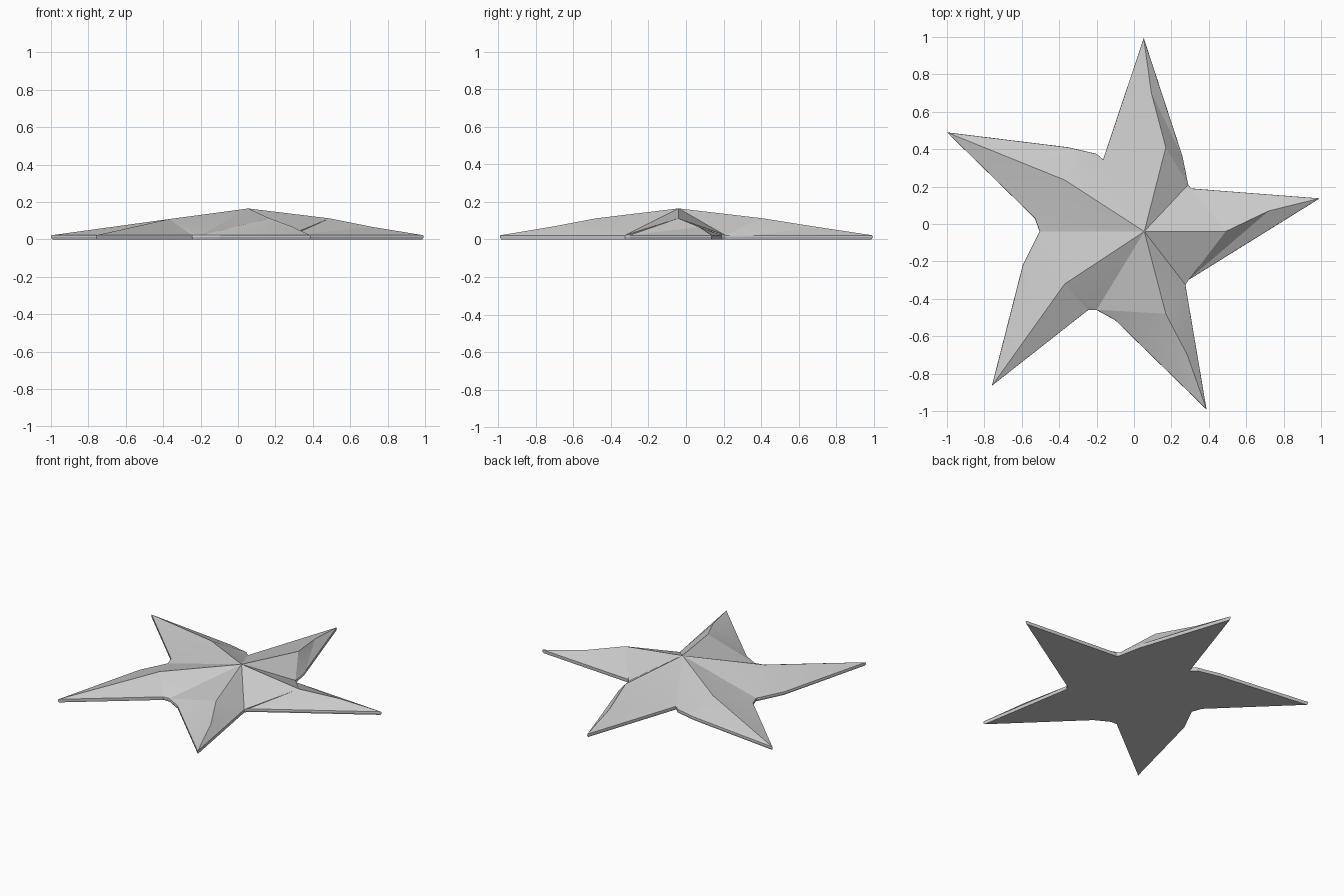
import bpy, bmesh, math

if "Cube" in bpy.data.objects:
    bpy.data.objects.remove(bpy.data.objects["Cube"])

PEAK = (0.055, -0.04, 0.165)
RIM_TOP = 0.022

# Each arm: ridge points (x, y, z), tip, side points towards next valley, the valley corner,
# then side points leading from that valley to the next tip (counter-clockwise)
ARMS = [
    dict(ridge=[(0.17, 0.41, 0.112), (0.093, 0.70, 0.066)], tip=(0.052, 0.995),
         out=[], valley=(-0.165, 0.345), into=[(-0.20, 0.375), (-0.35, 0.41)]),
    dict(ridge=[(-0.37, 0.235, 0.108)], tip=(-1.0, 0.49),
         out=[(-0.53, 0.03)], valley=(-0.505, -0.04), into=[(-0.595, -0.22)]),
    dict(ridge=[(-0.37, -0.32, 0.108)], tip=(-0.76, -0.865),
         out=[(-0.245, -0.46)], valley=(-0.20, -0.46), into=[(-0.10, -0.515)]),
    dict(ridge=[(0.17, -0.48, 0.112), (0.285, -0.70, 0.070)], tip=(0.388, -0.992),
         out=[], valley=(0.275, -0.325), into=[(0.29, -0.30)]),
    dict(ridge=[(0.49, -0.04, 0.112), (0.72, 0.07, 0.066)], tip=(0.993, 0.137),
         out=[(0.305, 0.19)], valley=(0.29, 0.21), into=[(0.26, 0.36)]),
]

bm = bmesh.new()
peak = bm.verts.new(PEAK)
rings = [[], [], []]        # top, middle and bottom loops of the rim


def rim_vert(p):
    """Add one outline point to all three rim loops; return the top vertex."""
    for ring, z, s in zip(rings, (RIM_TOP, 0.012, 0.0), (0.997, 1.0, 0.992)):
        ring.append(bm.verts.new((p[0] * s, p[1] * s, z)))
    return rings[0][-1]


for a in ARMS:
    a["r"] = [bm.verts.new(p) for p in a["ridge"]]
    a["t"] = rim_vert(a["tip"])
    a["o"] = [rim_vert(p) for p in a["out"]]
    a["v"] = rim_vert(a["valley"])
    a["i"] = [rim_vert(p) for p in a["into"]]


def half_arm(ridge, tip, side):
    """Faces between a ridge line and one side, side listed from valley to tip."""
    bm.faces.new((peak, ridge[0], side[0]))
    line = side + [tip]
    for p, q in zip(line[:-2], line[1:-1]):
        bm.faces.new((ridge[0], p, q))
    # long facets along the arm
    crest = ridge + [tip]
    for p, q in zip(crest[:-1], crest[1:]):
        bm.faces.new((side[-1], p, q))


# Sloped arms
for k, a in enumerate(ARMS):
    prev = ARMS[k - 1]
    half_arm(a["r"], a["t"], [a["v"]] + a["o"][::-1])
    half_arm(a["r"], a["t"], [prev["v"]] + prev["i"])

# Thin rim and flat underside
n = len(rings[0])
for up, low in zip(rings, rings[1:]):
    for j in range(n):
        m = (j + 1) % n
        bm.faces.new((up[j], up[m], low[m], low[j]))
bm.faces.new(rings[2])
bmesh.ops.recalc_face_normals(bm, faces=bm.faces[:])

# Slightly softened main ridges
mesh = bpy.data.meshes.new("star")
bm.to_mesh(mesh)
bm.free()
star = bpy.data.objects.new("star", mesh)
bpy.context.collection.objects.link(star)
bpy.context.view_layer.objects.active = star
star.select_set(True)
bpy.ops.object.shade_smooth_by_angle(angle=math.radians(14))
